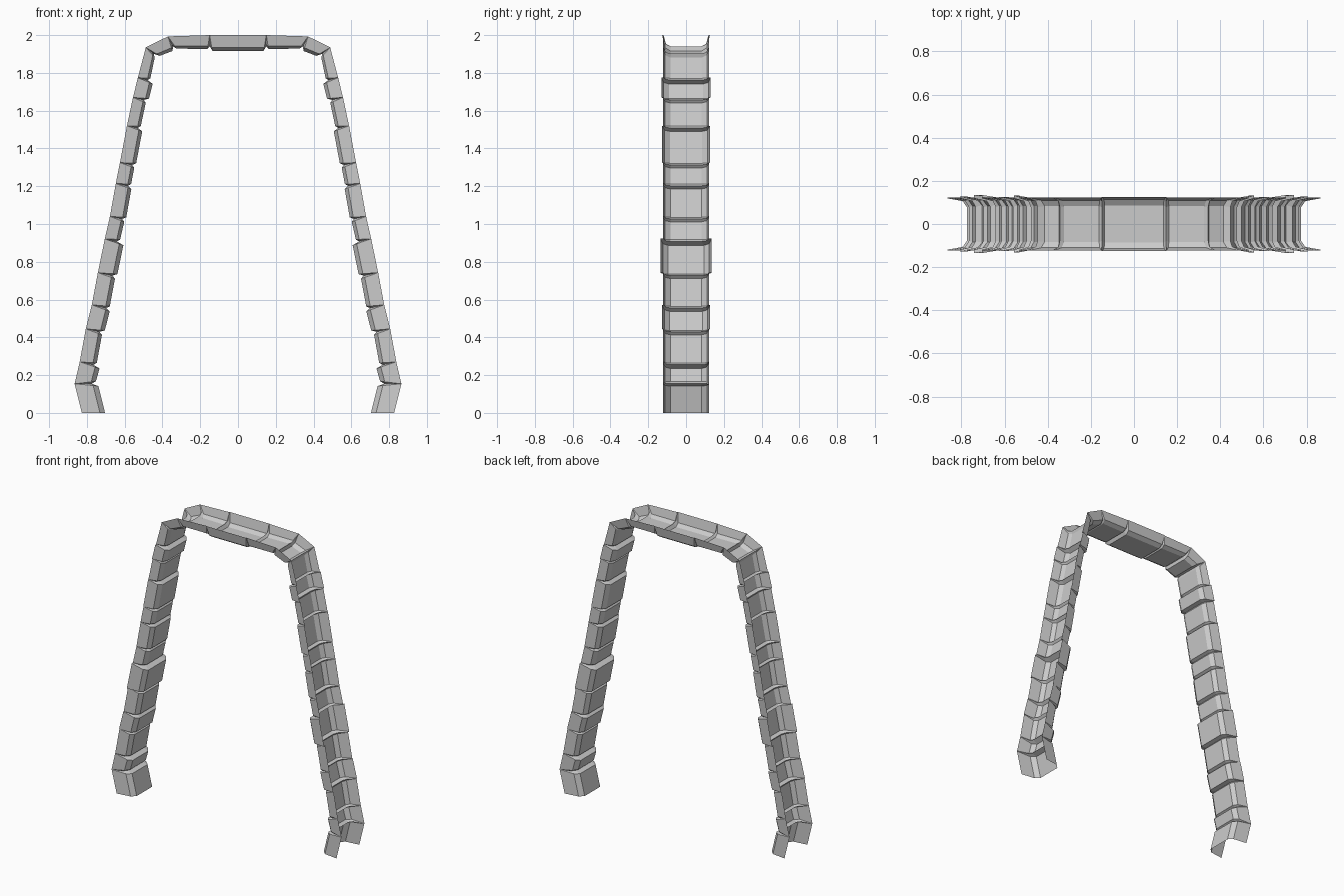
import bpy, bmesh
from mathutils import Vector

if "Cube" in bpy.data.objects:
    bpy.data.objects.remove(bpy.data.objects["Cube"])

# Outer edge of the left half, from foot to crown: x, z of each stone joint
left = [(-.827, 0), (-.865, .154), (-.838, .27), (-.806, .445), (-.774, .572),
        (-.742, .742), (-.705, .922), (-.678, 1.04), (-.647, 1.214),
        (-.625, 1.325), (-.588, 1.52), (-.556, 1.67), (-.53, 1.775),
        (-.488, 1.935), (-.371, 1.993), (-.15, 2.0)]
# Thickness of each stone, foot to crown centre
depth = [.123, .110, .09, .10, .095, .103, .08, .086, .08, .085, .072, .084,
         .065, .08, .073, .083]
# Half widths that differ from the usual one
wide = {5: .135, 3: .127, 9: .126, 11: .131, 15: .126}

path = [Vector(p) for p in left] + [Vector((-x, z)) for x, z in reversed(left)]
n = len(path) - 1
stone = lambda k: min(k, n - 1 - k)


def tangent(k):
    k = max(0, min(n - 1, k))
    return (path[k + 1] - path[k]).normalized()


def inward(i):
    # direction from the outer edge to the inner face at a joint
    if i in (0, n):
        return Vector((1 if i == 0 else -1, 0))
    if i in (14, n - 14):
        return Vector((.45 if i == 14 else -.45, -.89))
    t = (tangent(i - 1) + tangent(i)).normalized()
    return Vector((t.y, -t.x))


def ring(i, d, w, slide):
    # chamfered U section, open on the outer side
    half = [(w, 0), (w - .013, .78), (w - .04, 1)]
    pts = []
    for y, f in half + [(-y, f) for y, f in reversed(half)]:
        p = path[i] + inward(i) * d * f + slide * f
        pts.append(Vector((p.x, y, max(p.y, 0))))
    return pts


# Rings: both ends of every stone, with a recessed groove between stones
rings = []
for k in range(n):
    d, w, t = depth[stone(k)], wide.get(stone(k), .123), tangent(k)
    gap = .013
    rings.append(ring(k, d, w, t * (gap if k else 0)))
    rings.append(ring(k + 1, d, w, -t * (gap if k < n - 1 else 0)))
    if k < n - 1:
        shallow = min(d, depth[stone(k + 1)])
        rings.append(ring(k + 1, shallow * .82, .119, Vector((0, 0))))

# Stone arch trim: skin the rings
bm = bmesh.new()
rows = [[bm.verts.new(p) for p in r] for r in rings]
for a, b in zip(rows, rows[1:]):
    for j in range(5):
        bm.faces.new((a[j], b[j], b[j + 1], a[j + 1]))
mesh = bpy.data.meshes.new("stone_arch_trim")
bm.to_mesh(mesh)
bm.free()
arch = bpy.data.objects.new("stone_arch_trim", mesh)
bpy.context.collection.objects.link(arch)
